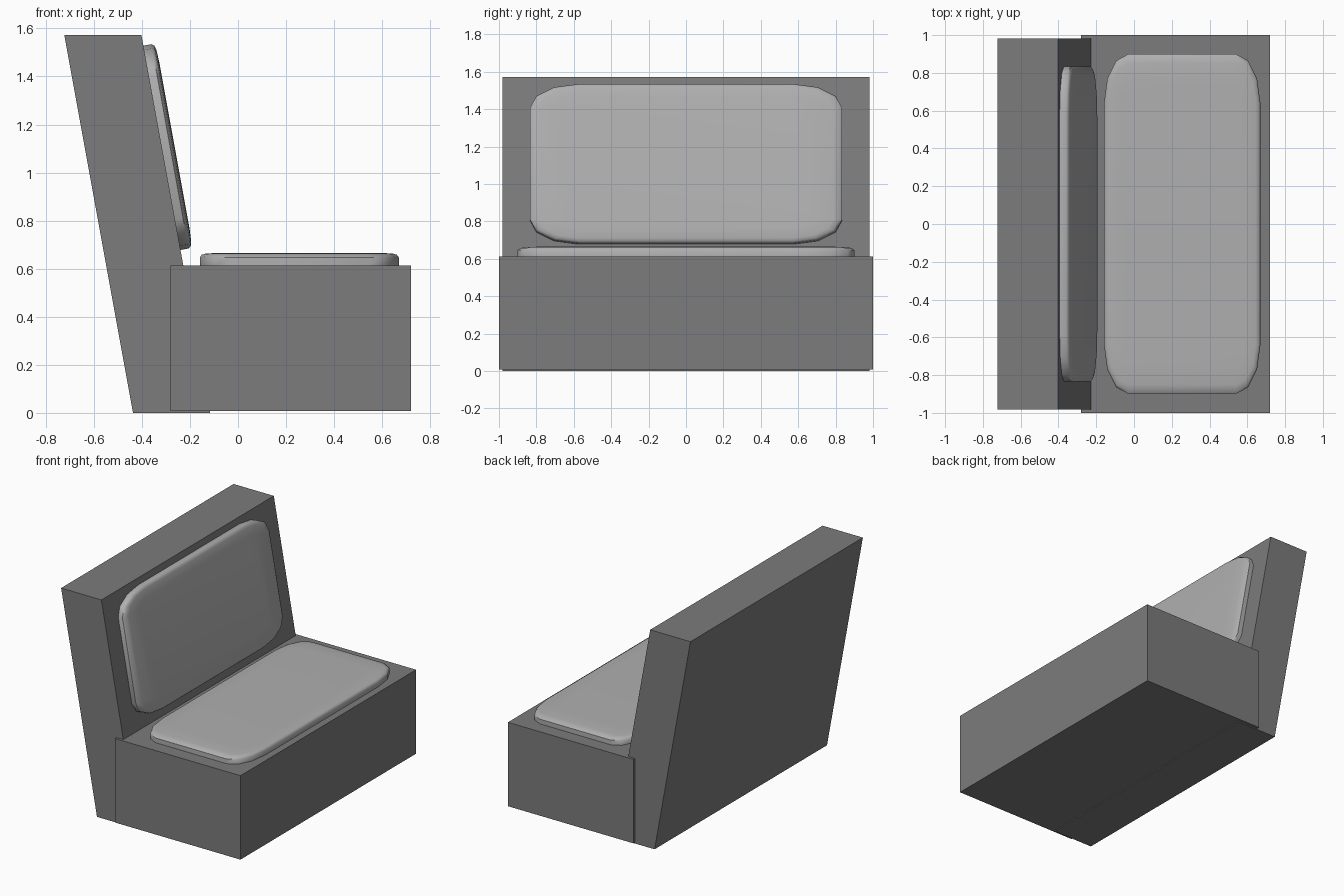
import bpy, bmesh, math
from mathutils import Matrix

if "Cube" in bpy.data.objects:
    bpy.data.objects.remove(bpy.data.objects["Cube"])


def material(name, value):
    mat = bpy.data.materials.new(name)
    mat.diffuse_color = (value, value, value, 1)
    mat.use_nodes = True
    mat.node_tree.nodes["Principled BSDF"].inputs["Base Color"].default_value = mat.diffuse_color
    return mat


DARK = material("dark grey upholstery", 0.2)
LIGHT = material("light grey cushion", 0.43)


def finish(name, bm, mat):
    bmesh.ops.recalc_face_normals(bm, faces=bm.faces)
    mesh = bpy.data.meshes.new(name)
    bm.to_mesh(mesh)
    bm.free()
    mesh.materials.append(mat)
    obj = bpy.data.objects.new(name, mesh)
    bpy.context.collection.objects.link(obj)
    return obj


def prism(name, profile, half_width, mat):
    """Extrude an x-z side profile along y."""
    bm = bmesh.new()
    face = bm.faces.new([bm.verts.new((x, -half_width, z)) for x, z in profile])
    ext = bmesh.ops.extrude_face_region(bm, geom=[face])
    verts = [v for v in ext["geom"] if isinstance(v, bmesh.types.BMVert)]
    bmesh.ops.translate(bm, verts=verts, vec=(0, 2 * half_width, 0))
    return finish(name, bm, mat)


def outline(hx, hy, rx, ry, segments=3):
    """Rectangle with elliptical corners, anticlockwise."""
    pts = []
    for q, (sx, sy) in enumerate([(1, 1), (-1, 1), (-1, -1), (1, -1)]):
        for i in range(segments + 1):
            a = (q + i / segments) * math.pi / 2
            pts.append((sx * (hx - rx) + rx * math.cos(a),
                        sy * (hy - ry) + ry * math.sin(a)))
    return pts


def cushion(name, hx, hy, matrix):
    """Thin pad made of stacked outlines that draw in towards the top."""
    bm = bmesh.new()
    rings = []
    for inset, z in [(0, 0), (0, 0.034), (0.008, 0.045), (0.025, 0.05), (0.08, 0.053)]:
        pts = outline(hx - inset, hy - 2 * inset, 0.13 - inset, 0.26 - 2 * inset)
        rings.append([bm.verts.new((x, y, z)) for x, y in pts])
    n = len(rings[0])
    for low, high in zip(rings, rings[1:]):
        for i in range(n):
            j = (i + 1) % n
            bm.faces.new((low[i], low[j], high[j], high[i]))
    bm.faces.new(rings[-1])
    bm.faces.new(rings[0][::-1])
    obj = finish(name, bm, LIGHT)
    obj.matrix_world = matrix
    bpy.ops.object.select_all(action='DESELECT')
    obj.select_set(True)
    bpy.context.view_layer.objects.active = obj
    bpy.ops.object.shade_smooth_by_angle(angle=math.radians(50))
    return obj


# Seat block and leaning backrest
prism("seat_base", [(-0.28, 0.008), (0.72, 0.008), (0.72, 0.613), (-0.28, 0.613)], 1.0, DARK)
prism("backrest", [(-0.437, 0), (-0.116, 0), (-0.402, 1.573), (-0.723, 1.573)], 0.982, DARK)

# Cushions: one flat on the seat, one lying against the leaning face
cushion("seat_cushion", 0.414, 0.9, Matrix.Translation((0.255, 0, 0.613)))
lean = math.atan2(0.286, 1.573)
z_mid = 1.103
x_mid = -0.116 - z_mid * math.tan(lean)
cushion("back_cushion", 0.432, 0.835,
        Matrix.Translation((x_mid, 0, z_mid)) @ Matrix.Rotation(math.pi / 2 - lean, 4, 'Y'))
